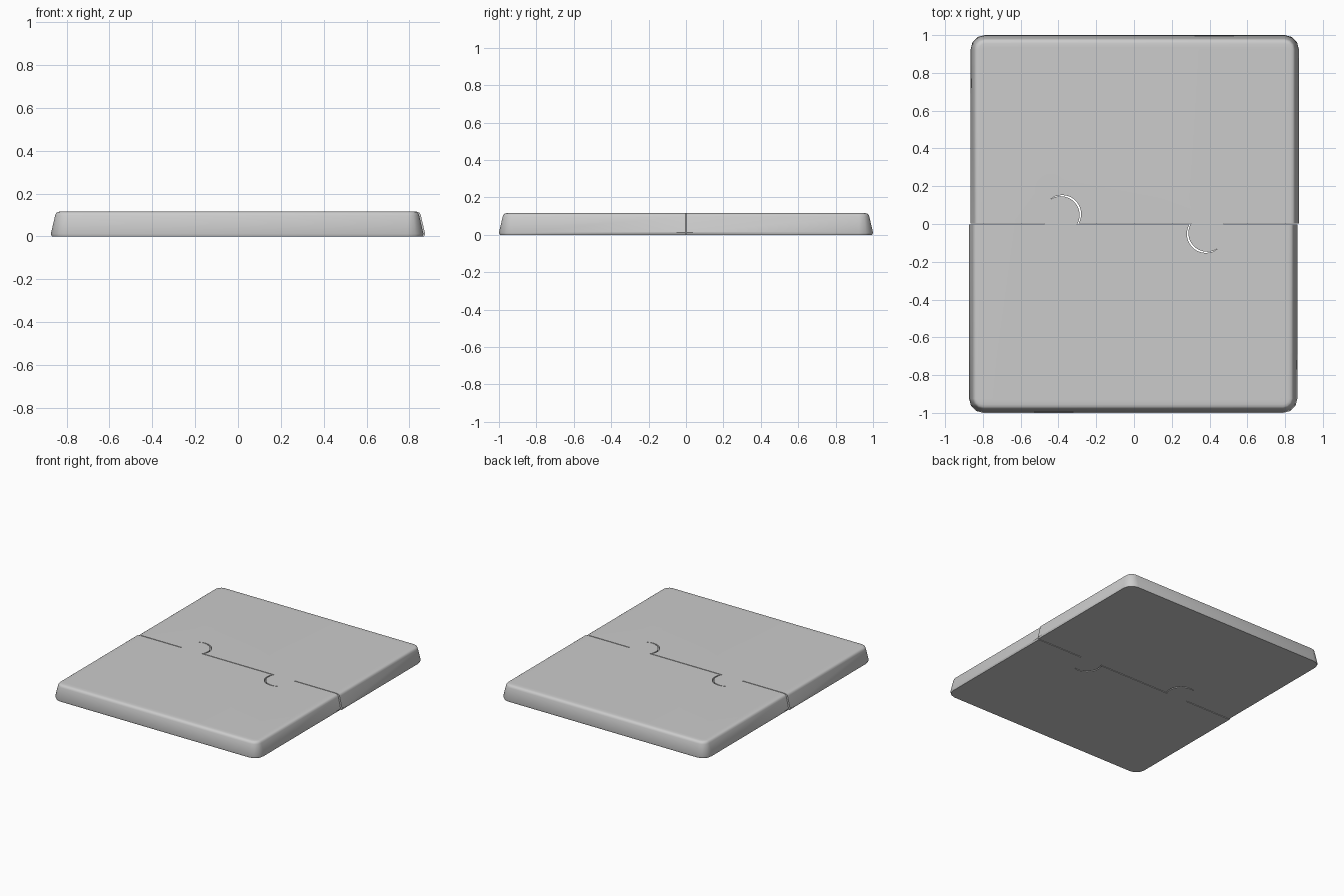
import bpy, bmesh
from math import sin, cos, radians

if "Cube" in bpy.data.objects:
    bpy.data.objects.remove(bpy.data.objects["Cube"])

HX, HY, R = 0.869, 0.997, 0.075      # half sizes and corner radius of the plate
# rim profile: (inset, height) from base to flat top
PROFILE = [(0.005, 0), (0, 0.012), (0.02, 0.098), (0.024, 0.108),
           (0.032, 0.114), (0.045, 0.1165), (0.066, 0.117)]
CORNER_STEPS = 3


def rounded_rect(inset, z):
    pts = []
    for sx, sy, a0 in ((1, 1, 0), (-1, 1, 90), (-1, -1, 180), (1, -1, 270)):
        for i in range(CORNER_STEPS + 1):
            a = radians(a0 + 90 * i / CORNER_STEPS)
            pts.append((sx * (HX - R) + (R - inset) * cos(a),
                        sy * (HY - R) + (R - inset) * sin(a), z))
    return pts


def loft(name, rings):
    bm = bmesh.new()
    loops = [[bm.verts.new(p) for p in ring] for ring in rings]
    n = len(loops[0])
    for lo, hi in zip(loops, loops[1:]):
        for i in range(n):
            j = (i + 1) % n
            bm.faces.new((lo[i], lo[j], hi[j], hi[i]))
    bm.faces.new(loops[0][::-1])
    bm.faces.new(loops[-1])
    bmesh.ops.recalc_face_normals(bm, faces=bm.faces)
    mesh = bpy.data.meshes.new(name)
    bm.to_mesh(mesh)
    bm.free()
    obj = bpy.data.objects.new(name, mesh)
    bpy.context.collection.objects.link(obj)
    return obj


# full plate with sloped, rounded rim
front = loft("front_half", [rounded_rect(i, z) for i, z in PROFILE])

# jigsaw seam: tab on the left, matching socket on the right
tab = [(-1.2, 0)]
for k in range(25):
    a = radians(210 - 10 * k)
    tab.append((-0.384 + 0.1 * cos(a), 0.05 + 0.1 * sin(a)))
seam = tab + [(-x, -y) for x, y in reversed(tab)]
outline = seam + [(1.2, -1.2), (-1.2, -1.2)]
cutter = loft("seam_cutter", [[(x, y, z) for x, y in outline] for z in (-0.2, 0.3)])
cutter.hide_render = True

# keep the front half
mod = front.modifiers.new("seam", 'BOOLEAN')
mod.operation = 'INTERSECT'
mod.solver = 'EXACT'
mod.object = cutter
bpy.context.view_layer.objects.active = front
front.select_set(True)
bpy.ops.object.modifier_apply(modifier=mod.name)
bpy.data.objects.remove(cutter)
bpy.ops.object.shade_smooth_by_angle(angle=radians(35))

# back half is the same piece turned round; both shift apart to open the gap
back = front.copy()
back.data = front.data.copy()
back.name = "back_half"
bpy.context.collection.objects.link(back)
back.rotation_euler.z = radians(180)
front.location = (-0.004, -0.003, 0)
back.location = (0.004, 0.003, 0)
